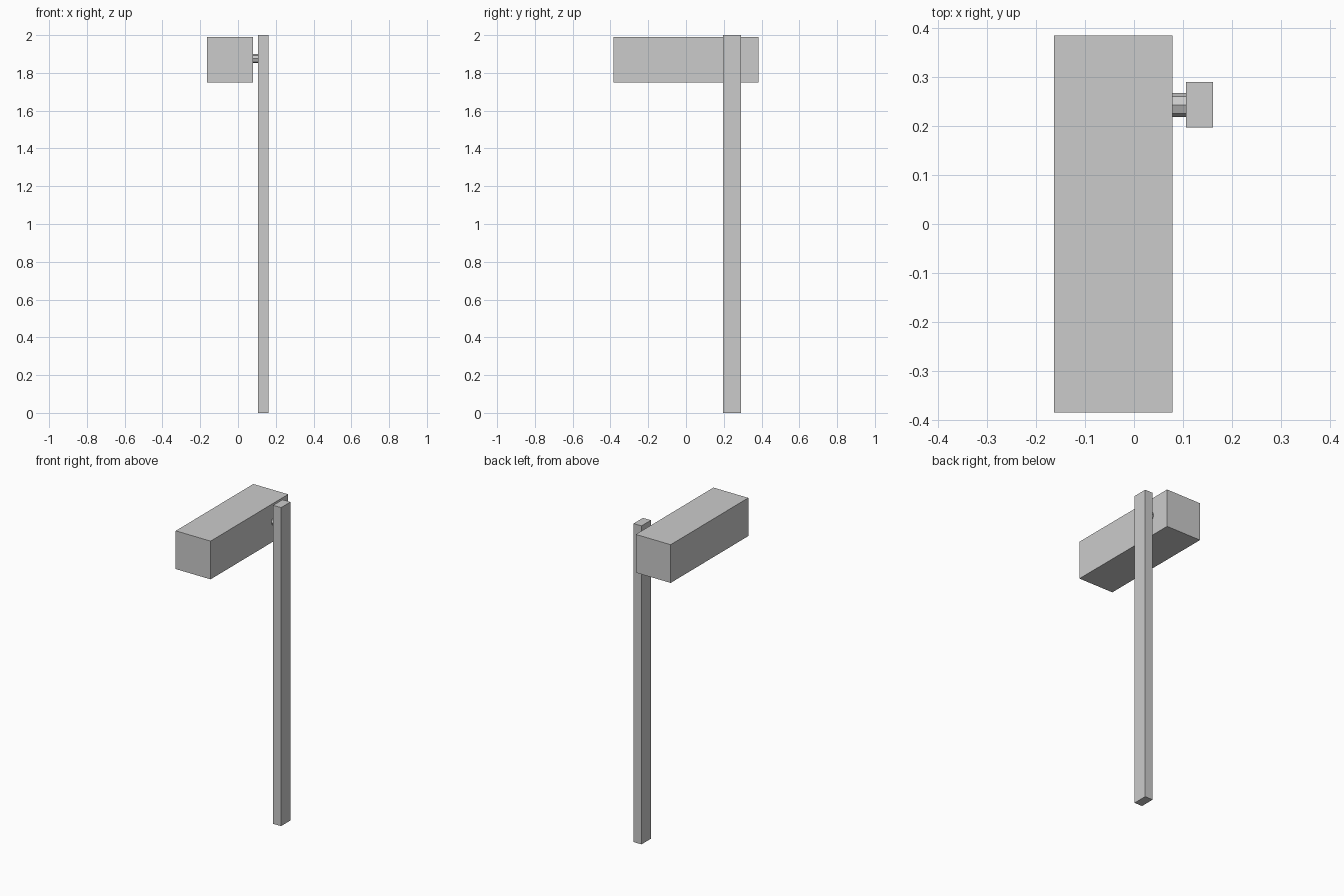
import bpy
import math

if "Cube" in bpy.data.objects:
    bpy.data.objects.remove(bpy.data.objects["Cube"])


def box(name, x, y, z):
    """Box spanning the given (min, max) ranges."""
    spans = (x, y, z)
    bpy.ops.mesh.primitive_cube_add(size=1, location=[(a + b) / 2 for a, b in spans])
    ob = bpy.context.object
    ob.name = name
    ob.scale = [b - a for a, b in spans]
    bpy.ops.object.transform_apply(location=False, rotation=False, scale=True)
    return ob


# Long block at the top
box("head_block", (-0.163, 0.079), (-0.385, 0.385), (1.75, 1.99))

# Upright post beside it
box("post", (0.106, 0.161), (0.197, 0.29), (0.0, 2.0))

# Eight-sided pin joining the block to the post
bpy.ops.mesh.primitive_cylinder_add(
    vertices=8, radius=0.0245, depth=0.027,
    location=(0.0925, 0.2435, 1.876), rotation=(0, math.pi / 2, 0))
bpy.context.object.name = "connecting_pin"
